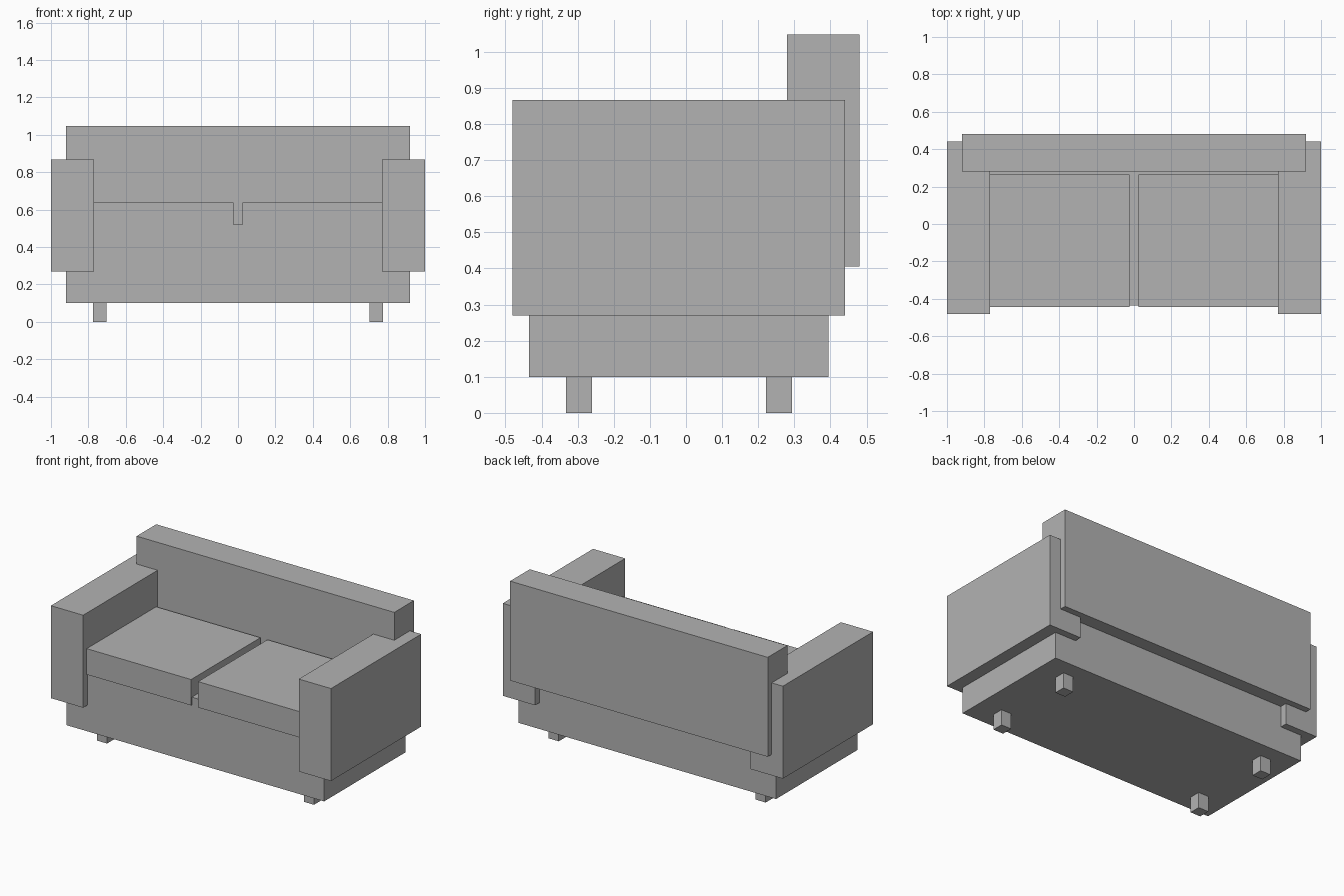
import bpy
import bmesh
from mathutils import Vector

default = bpy.data.objects.get("Cube")
if default:
    bpy.data.objects.remove(default, do_unlink=True)

# Single upholstery colour
grey = bpy.data.materials.new("plain grey")
grey.use_nodes = True
colour = (0.45, 0.45, 0.45, 1)
grey.diffuse_color = colour
grey.node_tree.nodes["Principled BSDF"].inputs["Base Color"].default_value = colour


def block(name, xs, ys, zs):
    """Box spanning the given (min, max) ranges."""
    low, high = (Vector(c) for c in zip(xs, ys, zs))
    bm = bmesh.new()
    bmesh.ops.create_cube(bm, size=1)
    bmesh.ops.scale(bm, vec=high - low, verts=bm.verts)
    mesh = bpy.data.meshes.new(name)
    bm.to_mesh(mesh)
    bm.free()
    mesh.materials.append(grey)
    obj = bpy.data.objects.new(name, mesh)
    obj.location = (low + high) / 2
    bpy.context.collection.objects.link(obj)
    return obj


def pair(name, xs, ys, zs):
    """Matching boxes on the left (+x) and right (-x)."""
    block("left_" + name, xs, ys, zs)
    block("right_" + name, (-xs[1], -xs[0]), ys, zs)


# Body
block("seat_base", (-0.92, 0.92), (-0.435, 0.395), (0.10, 0.52))
block("backrest", (-0.92, 0.92), (0.28, 0.48), (0.405, 1.047))

# Arms and cushions
pair("armrest", (0.77, 1.0), (-0.48, 0.44), (0.27, 0.867))
pair("seat_cushion", (0.025, 0.77), (-0.443, 0.265), (0.47, 0.637))

# Feet
for end, ys in (("front", (-0.332, -0.26)), ("back", (0.222, 0.294))):
    pair(end + "_leg", (0.703, 0.775), ys, (0, 0.10))
